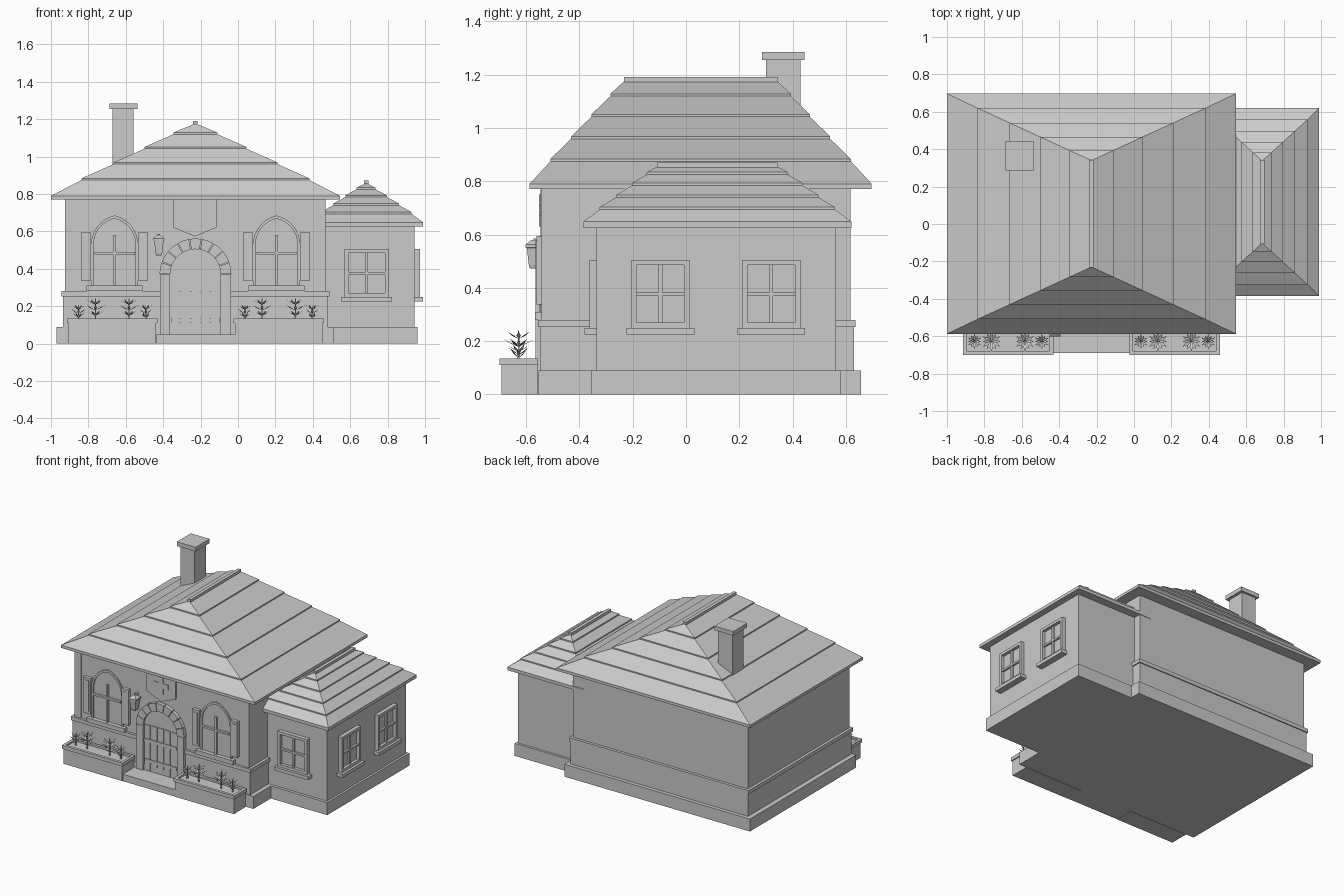
import bpy, bmesh
from math import sin, cos, pi, sqrt, atan2

if bpy.data.objects.get("Cube"):
    bpy.data.objects.remove(bpy.data.objects["Cube"])

stone = bpy.data.materials.new("plain_grey")
stone.use_nodes = True
GREY = (0.6, 0.6, 0.6, 1)
stone.diffuse_color = GREY
stone.node_tree.nodes["Principled BSDF"].inputs["Base Color"].default_value = GREY


def finish(name, bm, closed=True):
    if closed:
        bmesh.ops.recalc_face_normals(bm, faces=bm.faces[:])
    mesh = bpy.data.meshes.new(name)
    bm.to_mesh(mesh)
    bm.free()
    mesh.materials.append(stone)
    ob = bpy.data.objects.new(name, mesh)
    bpy.context.collection.objects.link(ob)
    return ob


def skin(bm, rings, caps=True):
    """Bridge equal-length rings of points, optionally capping the ends."""
    vs = [[bm.verts.new(p) for p in r] for r in rings]
    n = len(vs[0])
    for a, b in zip(vs, vs[1:]):
        for i in range(n):
            bm.faces.new((a[i], a[(i + 1) % n], b[(i + 1) % n], b[i]))
    if caps:
        bm.faces.new(vs[0])
        bm.faces.new(vs[-1])


def rect(cx, cy, hx, hy, z):
    return [(cx - hx, cy - hy, z), (cx + hx, cy - hy, z),
            (cx + hx, cy + hy, z), (cx - hx, cy + hy, z)]


def box(name, x0, x1, y0, y1, z0, z1):
    bm = bmesh.new()
    c = ((x0 + x1) / 2, (y0 + y1) / 2, (x1 - x0) / 2, (y1 - y0) / 2)
    skin(bm, [rect(*c, z0), rect(*c, z1)])
    return finish(name, bm)


# Wall frames: map (along wall, outwards, up) to world coordinates
def front(x, y):
    return lambda u, d, z: (x + u, y - d, z)


def side(x, y):
    return lambda u, d, z: (x + d, y + u, z)


def plate(name, pts, d0, d1, wall):
    bm = bmesh.new()
    skin(bm, [[wall(u, d, z) for u, z in pts] for d in (d0, d1)])
    return finish(name, bm)


def slab(name, u0, u1, d0, d1, z0, z1, wall):
    return plate(name, [(u0, z0), (u1, z0), (u1, z1), (u0, z1)], d0, d1, wall)


def frame(name, outer, inner, d0, d1, wall):
    bm = bmesh.new()
    loops = [(outer, d0), (outer, d1), (inner, d1), (inner, d0), (outer, d0)]
    skin(bm, [[wall(u, d, z) for u, z in p] for p, d in loops], caps=False)
    bmesh.ops.remove_doubles(bm, verts=bm.verts[:], dist=1e-5)
    return finish(name, bm)


def hip_roof(name, cx, cy, hx, hy, ridge, z0, z1, fascia):
    """Stepped courses rising to a ridge along y."""
    rings = [rect(cx, cy, hx, hy, z0 - fascia)]
    steps = [0, .22, .44, .655, .855, 1]
    for a, b in zip(steps, steps[1:]):
        for t, lift in ((a, .009), (b, 0)):
            w = hx * (1 - t) + .006
            rings.append(rect(cx, cy, w if t else hx, hy + (ridge - hy) * t,
                              z0 + (z1 - z0) * t + (lift if a else 0)))
    bm = bmesh.new()
    skin(bm, rings)
    finish(name, bm)
    box(name + "_ridge", cx - .012, cx + .012, cy - ridge, cy + ridge, z1 - .01, z1 + .016)


# Main block and side wing
box("main_plinth", -.97, .51, -.553, .657, 0, .09)
box("main_wainscot", -.936, .479, -.546, .63, .09, .255)
box("main_trim", -.945, .488, -.555, .637, .253, .28)
box("main_walls", -.925, .468, -.537, .617, .05, .775)
box("wing_plinth", .4, .96, -.355, .58, 0, .09)
box("wing_walls", .4, .944, -.335, .563, .05, .63)
for x in (-.925, .416):
    box("corner_post", x, x + .052, -.542, -.5, .28, .772)
hip_roof("main_roof", -.2275, .055, .7725, .642, .2875, .79, 1.175, .02)
hip_roof("wing_roof", .685, .1175, .305, .503, .225, .648, .855, .023)

# Chimney
box("chimney_stack", -.67, -.558, .30, .43, .85, 1.26)
box("chimney_cap", -.688, -.538, .285, .445, 1.255, 1.285)


# Square windows
def square_window(wall, w):
    def ring(b):
        return [(-w + b, .25 + b), (w - b, .25 + b), (w - b, .505 - b), (-w + b, .505 - b)]
    frame("window_frame", ring(0), ring(.02), -.01, .028, wall)
    slab("window_pane", -w + .01, w - .01, 0, .006, .26, .495, wall)
    slab("window_mullion", -.007, .007, 0, .018, .26, .495, wall)
    slab("window_crossbar", -w + .015, w - .015, 0, .021, .369, .383, wall)
    slab("window_sill", -w - .018, w + .018, -.01, .046, .225, .25, wall)


square_window(front(.688, -.335), .118)
square_window(side(.944, -.096), .109)
square_window(side(.944, .32), .109)


# Pointed windows with shutters
def pointed(w, base, spring, rise, n=8):
    c = (rise * rise - w * w) / (2 * w)
    end = atan2(rise, c)
    arc = [((w + c) * cos(end * i / n) - c, spring + (w + c) * sin(end * i / n))
           for i in range(n + 1)]
    return [(-w, base), (w, base)] + arc + [(-u, z) for u, z in arc[-2::-1]]


for cx in (-.66, .206):
    wall = front(cx, -.537)
    frame("pointed_frame", pointed(.125, .3, .53, .155), pointed(.112, .31, .53, .138),
          -.01, .01, wall)
    slab("pointed_mullion", -.007, .007, -.005, .014, .31, .58, wall)
    slab("pointed_crossbar", -.108, .108, -.005, .016, .477, .491, wall)
    slab("pointed_sill", -.15, .15, -.01, .03, .28, .31, wall)
    for s in (-1, 1):
        a, b = sorted((s * .125, s * .18))
        slab("shutter", a, b, -.01, .024, .338, .595, wall)
        slab("shutter_batten", a + .012, b - .012, .02, .027, .355, .578, wall)

# Arched doorway
door = front(-.2275, -.537)
SPRING = .37


def arch_point(r, a):
    return (r * cos(a), SPRING + r * sin(a))


blocks = 9
for i in range(blocks):
    a, b = pi * i / blocks + .012, pi * (i + 1) / blocks - .012
    plate("arch_stone", [arch_point(.192, a), arch_point(.192, (a + b) / 2),
                         arch_point(.192, b), arch_point(.135, b),
                         arch_point(.135, (a + b) / 2), arch_point(.135, a)],
          -.01, .028, door)
for s in (-1, 1):
    a, b = sorted((s * .135, s * .19))
    slab("door_jamb", a, b, -.01, .028, .04, SPRING, door)
arch = [arch_point(.14, pi * i / 16) for i in range(17)]
plate("door_leaf", [(-.14, .05), (.14, .05)] + arch, -.01, .012, door)
for i in range(5):
    u = -.106 + i * .053
    top = SPRING + (.01 if i % 4 == 0 else .012)
    slab("door_plank", u - .022, u + .022, .01, .018, .055, top, door)
for z in (.125, .27):
    slab("door_band", -.128, .128, .012, .023, z - .012, z + .012, door)
box("door_step", -.435, -.015, -.69, -.5, 0, .05)

# Shield plate with a raised cross
shield = front(-.23, -.537)
plate("shield_plate", [(-.115, .77), (-.115, .62), (0, .573), (.115, .62), (.115, .77)],
      -.005, .01, shield)
slab("cross_upright", -.018, .018, .005, .015, .63, .75, shield)
slab("cross_arm", -.058, .058, .005, .0145, .672, .708, shield)

# Wall lantern
LX, LY = -.423, -.572
bm = bmesh.new()
skin(bm, [rect(LX, LY, h, h, z) for h, z in
          ((.014, .472), (.018, .485), (.025, .55), (.03, .552), (.03, .562), (.008, .58))])
finish("lantern", bm)
box("lantern_bracket", LX - .007, LX + .007, LY, -.53, .572, .586)


# Planters and their plants
def plant(x, y, z0, height, reach):
    bm = bmesh.new()
    skin(bm, [rect(x, y, .004, .004, z0), rect(x, y, .002, .002, z0 + height)])
    for tier, (f, r) in enumerate(((.3, .75), (.55, 1), (.8, .85))):
        for k in range(6):
            a = pi * k / 3 + tier * pi / 6
            ca, sa = cos(a), sin(a)
            z, L, w = z0 + height * f, reach * r, reach * .15
            bm.faces.new([bm.verts.new(p) for p in (
                (x, y, z - .008),
                (x + ca * L * .5 - sa * w, y + sa * L * .5 + ca * w, z + .004),
                (x + ca * L, y + sa * L, z + .02),
                (x + ca * L * .5 + sa * w, y + sa * L * .5 - ca * w, z + .004))])
    finish("plant", bm)


for cx in (-.673, .217):
    x0, x1, y0, y1 = cx - .242, cx + .242, -.70, -.556
    box("planter_box", x0 + .008, x1 - .008, y0 + .008, y1, 0, .115)
    box("planter_soil", x0 + .01, x1 - .01, y0 + .01, y1, .11, .122)
    outer = [(x0, y0), (x1, y0), (x1, y1), (x0, y1)]
    inner = [(x0 + .02, y0 + .02), (x1 - .02, y0 + .02), (x1 - .02, y1 - .02), (x0 + .02, y1 - .02)]
    frame("planter_rim", outer, inner, .11, .135, lambda u, d, z: (u, z, d))
    for dx, h, r in ((-.18, .085, .042), (-.089, .12, .056), (.09, .12, .056), (.18, .085, .042)):
        plant(cx + dx, -.628, .12, h, r)
